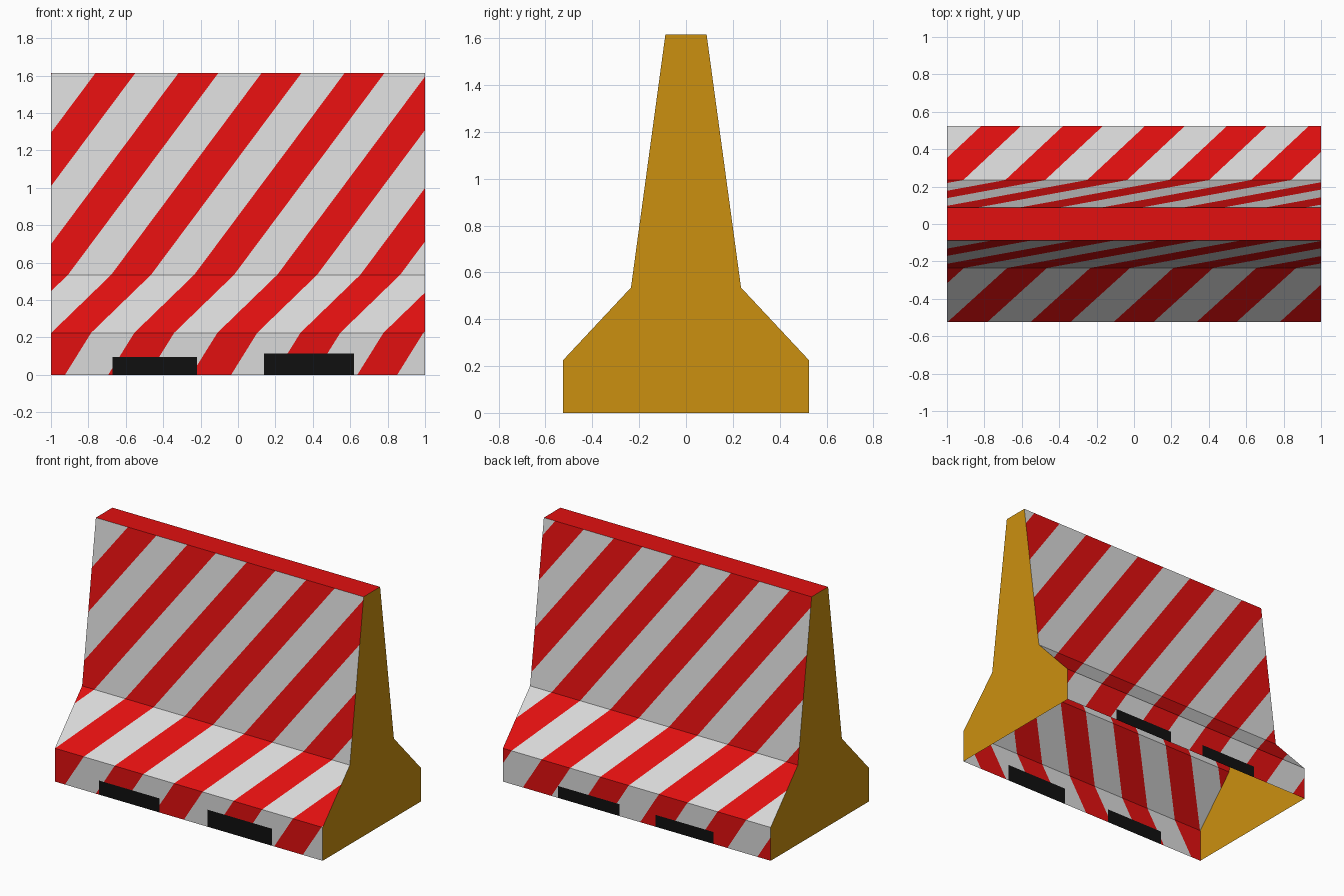
import bpy, bmesh
from mathutils import Vector

if "Cube" in bpy.data.objects:
    bpy.data.objects.remove(bpy.data.objects["Cube"])


def mat(name, rgb):
    m = bpy.data.materials.new(name)
    m.diffuse_color = (*rgb, 1)
    m.use_nodes = True
    m.node_tree.nodes["Principled BSDF"].inputs["Base Color"].default_value = m.diffuse_color
    return m


WHITE = mat("white paint", (0.70, 0.70, 0.70))
RED = mat("red paint", (0.76, 0.005, 0.005))
BLACK = mat("black slot", (0.005, 0.005, 0.005))
YELLOW = mat("ochre end", (0.60, 0.28, 0.005))

# Half profile of the barrier: (distance from centre, height)
PROFILE = [(0.525, 0.0), (0.525, 0.225), (0.235, 0.535), (0.088, 1.615)]


def finish(name, bm, mats):
    me = bpy.data.meshes.new(name)
    bm.to_mesh(me)
    bm.free()
    for m in mats:
        me.materials.append(m)
    ob = bpy.data.objects.new(name, me)
    bpy.context.collection.objects.link(ob)
    return ob


def cut(bm, co, no):
    bmesh.ops.bisect_plane(bm, geom=bm.verts[:] + bm.edges[:] + bm.faces[:],
                           plane_co=co, plane_no=no, dist=1e-5)


def striped_side(name, side, starts, period, width, slots):
    """side = -1 front, 1 back; starts = x of one stripe's left edge at each profile height;
    slots = (x0, x1, height) of the black slots along the foot."""
    whole = bmesh.new()
    for i in range(3):
        (d0, z0), (d1, z1) = PROFILE[i], PROFILE[i + 1]
        s0, s1 = starts[i], starts[i + 1]
        bm = bmesh.new()
        pts = [(-1, side * d0, z0), (1, side * d0, z0), (1, side * d1, z1), (-1, side * d1, z1)]
        if side > 0:
            pts.reverse()
        face = bm.faces.new([bm.verts.new(p) for p in pts])
        bm.normal_update()
        normal = face.normal.copy()
        # stripe edges
        along = Vector((s1 - s0, side * (d1 - d0), z1 - z0))
        for k in range(-9, 10):
            for w in (0, width):
                cut(bm, (s0 + k * period + w, side * d0, z0), along.cross(normal).normalized())
        # slot edges
        if i == 0:
            for x0, x1, h in slots:
                cut(bm, (x0, 0, 0), (1, 0, 0))
                cut(bm, (x1, 0, 0), (1, 0, 0))
                cut(bm, (0, 0, h), (0, 0, 1))
        # colour by position
        for f in bm.faces:
            c = f.calc_center_median()
            t = (c.z - z0) / (z1 - z0)
            f.material_index = int((c.x - s0 - (s1 - s0) * t) % period < width)
            if any(x0 < c.x < x1 and c.z < h for x0, x1, h in slots):
                f.material_index = 2
        tmp = bpy.data.meshes.new("tmp")
        bm.to_mesh(tmp)
        bm.free()
        whole.from_mesh(tmp)
        bpy.data.meshes.remove(tmp)
    return finish(name, whole, [WHITE, RED, BLACK])


# Striped long sides (the underside is open)
striped_side("front_side", -1, [-0.25, -0.11, 0.21, 1.015], 0.444, 0.213,
             [(-0.67, -0.22, 0.095), (0.14, 0.62, 0.115)])
striped_side("back_side", 1, [0.20, 0.06, -0.25, -1.05], 0.438, 0.213,
             [(-0.573, -0.139, 0.08), (0.13, 0.588, 0.08)])

# Top strip
bm = bmesh.new()
d, h = PROFILE[-1]
bm.faces.new([bm.verts.new(p) for p in ((-1, -d, h), (1, -d, h), (1, d, h), (-1, d, h))])
finish("top_strip", bm, [RED])

# End walls
outline = PROFILE + [(-y, z) for y, z in reversed(PROFILE)]
for name, x in (("right_end", 1), ("left_end", -1)):
    bm = bmesh.new()
    pts = outline if x > 0 else outline[::-1]
    bm.faces.new([bm.verts.new((x, y, z)) for y, z in pts])
    finish(name, bm, [YELLOW])
